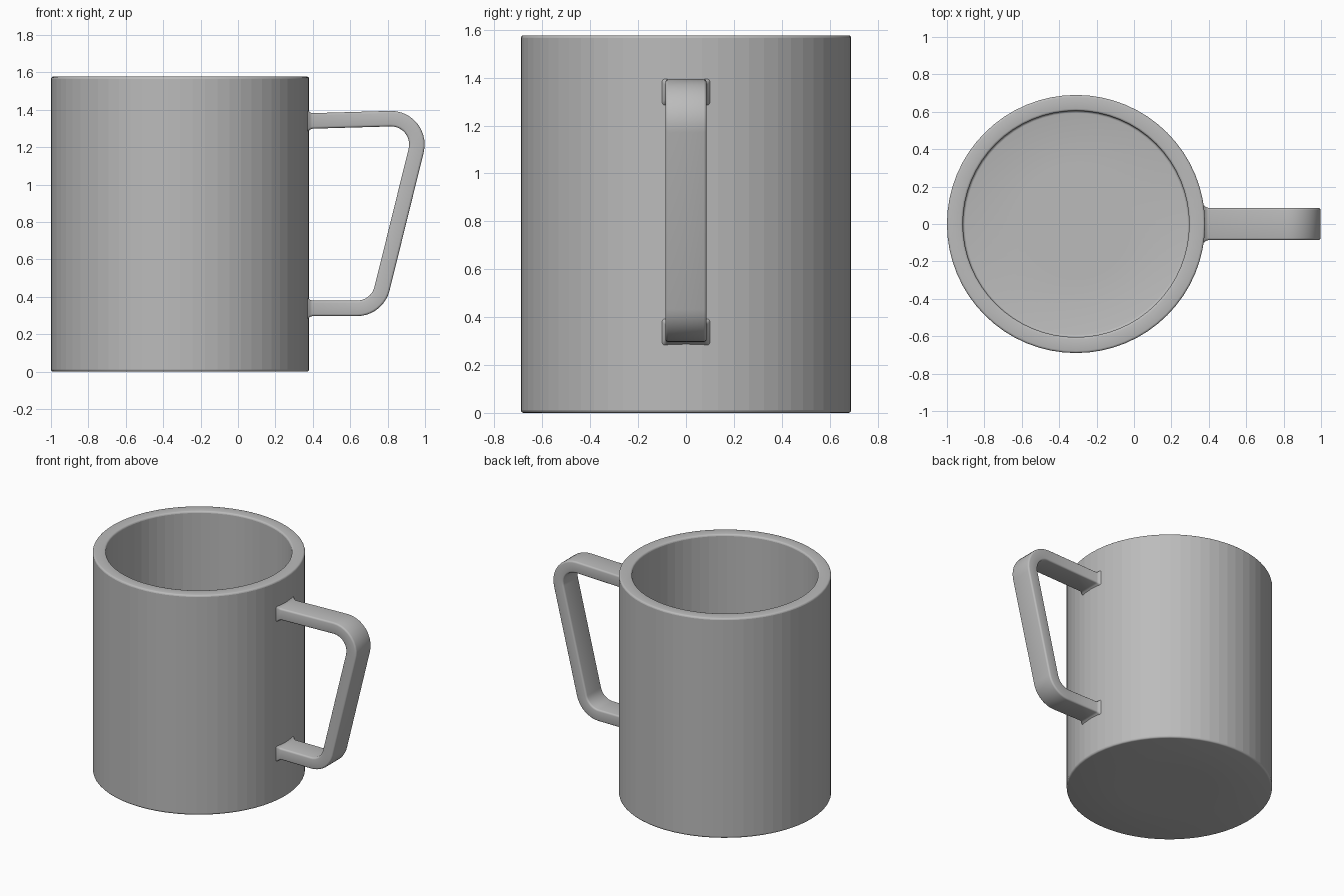
import bpy, bmesh, math
from mathutils import Vector

cube = bpy.data.objects.get("Cube")
if cube:
    bpy.data.objects.remove(cube, do_unlink=True)

grey = bpy.data.materials.new("plain_grey")
grey.use_nodes = True
COLOUR = (0.5, 0.5, 0.5, 1)
grey.diffuse_color = COLOUR
grey.node_tree.nodes["Principled BSDF"].inputs["Base Color"].default_value = COLOUR

CX, R_OUT, R_IN, HEIGHT, FLOOR = -0.31, 0.69, 0.605, 1.577, 0.085
SEGMENTS = 64


def fillet(before, corner, after, radius, steps):
    """Points of an arc that rounds the corner between two straight runs."""
    p = Vector(corner)
    a, b = (Vector(before) - p).normalized(), (Vector(after) - p).normalized()
    half = a.angle(b) / 2
    centre = p + (a + b).normalized() * radius / math.sin(half)
    start = p + a * radius / math.tan(half) - centre
    end = p + b * radius / math.tan(half) - centre
    turn = math.pi - 2 * half
    return [centre + (start * math.sin(turn * (1 - i / steps))
                      + end * math.sin(turn * i / steps)) / math.sin(turn)
            for i in range(steps + 1)]


def round_path(points, radii, steps):
    """Open path whose inner corners are rounded."""
    path = [Vector(points[0])]
    for i, r in enumerate(radii, 1):
        path += fillet(points[i - 1], points[i], points[i + 1], r, steps)
    return path + [Vector(points[-1])]


def skin(name, loops):
    """Join closed loops of points into a capped solid."""
    bm = bmesh.new()
    rings = [[bm.verts.new(p) for p in loop] for loop in loops]
    n = len(rings[0])
    for lower, upper in zip(rings, rings[1:]):
        for i in range(n):
            j = (i + 1) % n
            bm.faces.new((lower[i], lower[j], upper[j], upper[i]))
    bm.faces.new(rings[0][::-1])
    bm.faces.new(rings[-1])
    bmesh.ops.recalc_face_normals(bm, faces=bm.faces[:])
    mesh = bpy.data.meshes.new(name)
    bm.to_mesh(mesh)
    bm.free()
    mesh.materials.append(grey)
    obj = bpy.data.objects.new(name, mesh)
    bpy.context.collection.objects.link(obj)
    bpy.ops.object.select_all(action="DESELECT")
    obj.select_set(True)
    bpy.context.view_layer.objects.active = obj
    bpy.ops.object.shade_smooth_by_angle(angle=math.radians(35))
    return obj


# Cup: hollow round wall with softened rim, base edge and inner floor edge
profile = round_path(
    [(0.3, 0), (R_OUT, 0), (R_OUT, HEIGHT), (R_IN, HEIGHT), (R_IN, FLOOR), (0.3, FLOOR)],
    [0.012] * 4, 3)
angles = [math.tau * i / SEGMENTS for i in range(SEGMENTS)]
cup = skin("cup", [[(CX + r * math.cos(a), r * math.sin(a), z) for a in angles]
                   for r, z in profile])
# Keep the tall walls visibly faceted
for face in cup.data.polygons:
    if face.area > 0.05 and abs(face.normal.z) < 0.1:
        face.use_smooth = False

# Handle: rounded rectangular bar swept along a bent path
path = round_path([(0.36, 1.34), (0.996, 1.357), (0.744, 0.338), (0.36, 0.338)],
                  [0.138, 0.138], 10)
HALF_T, HALF_W = 0.0415, 0.086

# Short flared stretches where the bar meets the cup
flare = [(0.365, 0.018), (0.379, 0.010), (0.386, 0.004), (0.398, 0)]
top, bottom = path[0].y, path[-1].y
stations = [(Vector((x, top)), f) for x, f in flare]
stations += [(p, 0) for p in path[1:-1]]
stations += [(Vector((x, bottom)), f) for x, f in reversed(flare)]


def bar_section(t, w, radius=0.012, steps=3):
    """Rounded rectangle, as (across thickness, across width) pairs."""
    points = []
    for k, (sx, sy) in enumerate([(1, 1), (-1, 1), (-1, -1), (1, -1)]):
        for i in range(steps + 1):
            a = math.pi / 2 * (k + i / steps)
            points.append((sx * (t - radius) + radius * math.cos(a),
                           sy * (w - radius) + radius * math.sin(a)))
    return points


loops = []
last = len(stations) - 1
for i, (p, extra) in enumerate(stations):
    ahead = stations[min(i + 1, last)][0] - stations[max(i - 1, 0)][0]
    if i < len(flare) or i > last - len(flare):
        ahead = Vector((1 if i < len(flare) else -1, 0))
    ahead.normalize()
    side = Vector((-ahead.y, ahead.x))
    loops.append([(p.x + side.x * u, v, p.y + side.y * u)
                  for u, v in bar_section(HALF_T + extra, HALF_W + extra)])
skin("handle", loops)
